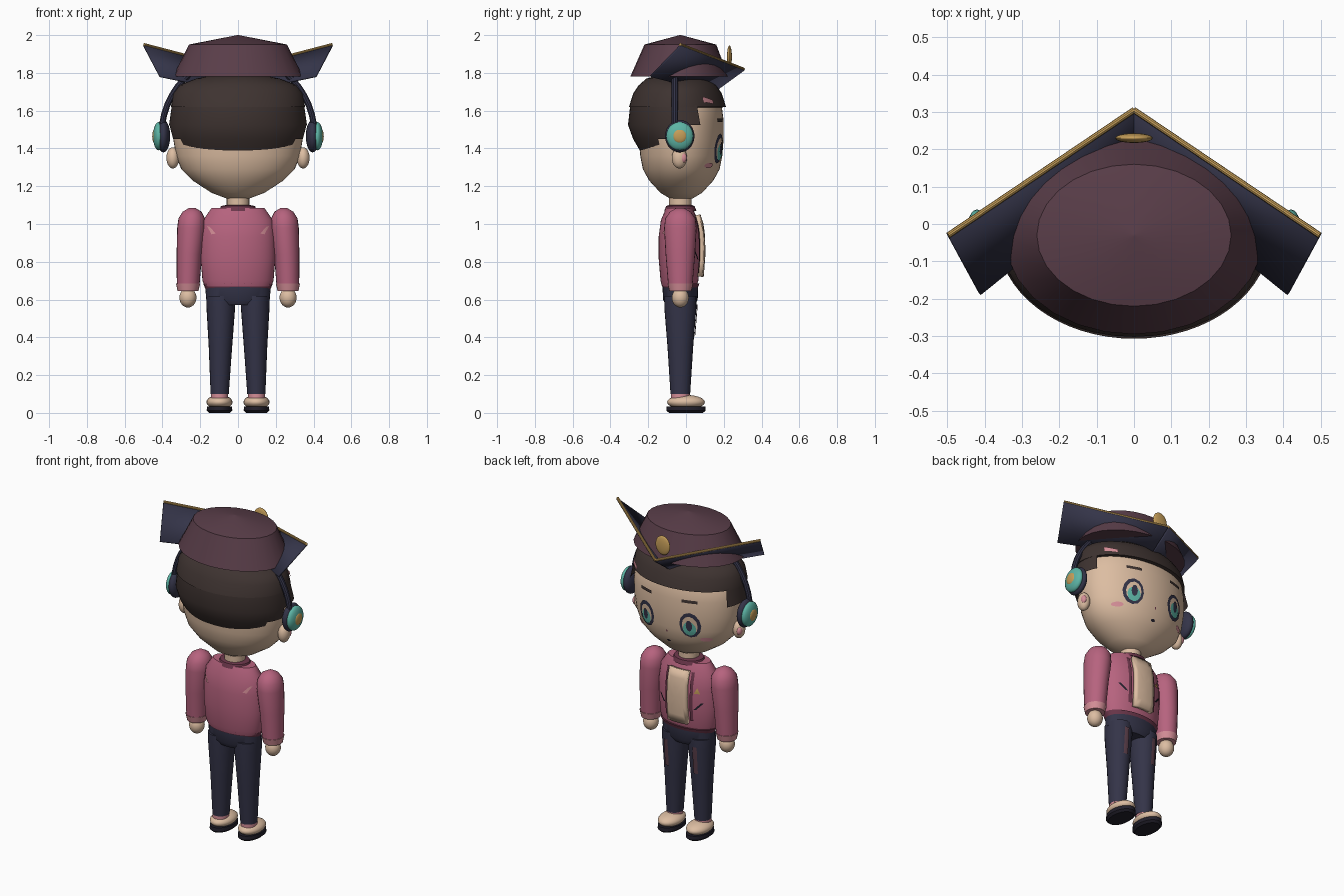
import bpy, bmesh, math
from mathutils import Vector

cube = bpy.data.objects.get("Cube")
if cube:
    bpy.data.objects.remove(cube, do_unlink=True)


def material(name, *rgb):
    m = bpy.data.materials.new(name)
    m.use_nodes = True
    m.diffuse_color = (*rgb, 1)
    m.node_tree.nodes["Principled BSDF"].inputs["Base Color"].default_value = (*rgb, 1)
    return m


SKIN = material("skin", .72, .51, .36)
PINK = material("jacket pink", .47, .125, .21)
ROSE = material("light rose", .66, .27, .31)
NAVY = material("navy", .034, .034, .065)
PLUM = material("hat plum", .10, .047, .066)
HAIR = material("hair brown", .048, .033, .03)
GOLD = material("gold", .56, .34, .10)
TEAL = material("turquoise", .11, .46, .38)
DARK = material("near black", .016, .014, .024)
WINE = material("wine red", .15, .038, .07)
CY = -.03  # body axis depth


def finish(name, bm, mat, angle=35):
    me = bpy.data.meshes.new(name)
    bm.to_mesh(me)
    bm.free()
    ob = bpy.data.objects.new(name, me)
    bpy.context.collection.objects.link(ob)
    me.materials.append(mat)
    bpy.ops.object.select_all(action='DESELECT')
    ob.select_set(True)
    bpy.context.view_layer.objects.active = ob
    bpy.ops.object.shade_smooth_by_angle(angle=math.radians(angle))
    return ob


def loft(name, profile, mat, seg=32, side=1, keep=None, angle=35):
    """Stack of ellipses given as (z, rx, ry, cx, cy)."""
    bm = bmesh.new()
    rings = []
    for z, rx, ry, cx, cy in profile:
        rings.append([bm.verts.new((side * cx + rx * math.cos(a), cy + ry * math.sin(a), z))
                      for a in (math.tau * i / seg for i in range(seg))])
    for low, high in zip(rings, rings[1:]):
        for i in range(seg):
            j = (i + 1) % seg
            bm.faces.new((low[i], low[j], high[j], high[i]))
    if keep:
        bad = [f for f in bm.faces if not keep(f.calc_center_median())]
        bmesh.ops.delete(bm, geom=bad, context='FACES')
    else:
        bm.faces.new(rings[0][::-1])
        bm.faces.new(rings[-1])
    return finish(name, bm, mat, angle)


def ball(name, centre, radii, mat):
    bm = bmesh.new()
    bmesh.ops.create_uvsphere(bm, u_segments=24, v_segments=14, radius=1)
    bmesh.ops.scale(bm, vec=radii, verts=bm.verts)
    bmesh.ops.translate(bm, vec=centre, verts=bm.verts)
    return finish(name, bm, mat)


def tube(name, points, radius, mat):
    cu = bpy.data.curves.new(name, 'CURVE')
    cu.dimensions = '3D'
    cu.bevel_depth, cu.bevel_resolution, cu.use_fill_caps = radius, 3, True
    sp = cu.splines.new('POLY')
    sp.points.add(len(points) - 1)
    for p, co in zip(sp.points, points):
        p.co = (*co, 1)
    cu.materials.append(mat)
    ob = bpy.data.objects.new(name, cu)
    bpy.context.collection.objects.link(ob)
    bpy.ops.object.select_all(action='DESELECT')
    ob.select_set(True)
    bpy.context.view_layer.objects.active = ob
    bpy.ops.object.convert(target='MESH')
    bpy.ops.object.shade_smooth_by_angle()


def surface_y(profile, x, z, facing, side=1):
    for a, b in zip(profile, profile[1:]):
        if z <= b[0]:
            break
    t = (z - a[0]) / (b[0] - a[0])
    _, rx, ry, cx, cy = [p + (q - p) * t for p, q in zip(a, b)]
    return cy + facing * ry * math.sqrt(max(0, 1 - ((x - side * cx) / rx) ** 2))


def plate(name, outline, profile, mat, lift=.004, facing=1, side=1, depth=0):
    """Thin patch that follows a lofted surface."""
    pts = []
    for a, b in zip(outline, outline[1:] + outline[:1]):
        pts += [Vector(a).lerp(Vector(b), k / 4) for k in range(4)]
    mid = sum(pts, Vector((0, 0))) / len(pts)
    bm = bmesh.new()
    put = lambda p: bm.verts.new((p.x, surface_y(profile, p.x, p.y, facing, side) + facing * lift, p.y))
    hub = put(mid)
    rings = [[put(mid.lerp(p, t)) for p in pts] for t in (.35, .7, 1)]
    n = len(pts)
    for i in range(n):
        j = (i + 1) % n
        bm.faces.new((hub, rings[0][i], rings[0][j]))
        for inner, outer in zip(rings, rings[1:]):
            bm.faces.new((inner[i], outer[i], outer[j], inner[j]))
    bm.normal_update()
    if sum(f.normal.y for f in bm.faces) * facing < 0:
        bmesh.ops.reverse_faces(bm, faces=bm.faces)
    ob = finish(name, bm, mat)
    if depth:
        mod = ob.modifiers.new("thickness", 'SOLIDIFY')
        mod.thickness = depth


def oval(x, z, rx, rz, n=12):
    return [(x + rx * math.cos(math.tau * i / n), z + rz * math.sin(math.tau * i / n)) for i in range(n)]


def box(x, z, w, h, lean=0):
    return [(x - w - lean, z - h), (x + w - lean, z - h), (x + w + lean, z + h), (x - w + lean, z + h)]


# Head and neck
HEAD = [(z, rx, ry, 0, CY + .005) for z, rx, ry in (
    (1.135, .06, .06), (1.165, .14, .11), (1.23, .24, .17), (1.29, .30, .203), (1.36, .328, .217),
    (1.45, .343, .224), (1.55, .345, .224), (1.64, .33, .212), (1.74, .24, .16))]
loft("head", HEAD, SKIN, 48, angle=60)
loft("neck", [(1.05, .06, .06, 0, CY), (1.17, .06, .06, 0, CY)], SKIN, 24)

# Hair: bowl on top, cropped shell round the back and sides
loft("hair_cap", [(1.615, .33, .21, 0, -.04), (1.62, .355, .257, 0, -.045), (1.69, .345, .235, 0, -.045),
                  (1.735, .31, .205, 0, -.045), (1.77, .22, .165, 0, -.045), (1.79, .12, .10, 0, -.04)],
     HAIR, 40)


def behind(c):
    return c.y < (-.13 if c.z < 1.45 else -.05 if c.z < 1.52 else .075)


loft("hair_back", [(1.39, .31, .215, 0, -.03), (1.45, .345, .25, 0, -.03), (1.525, .365, .277, 0, -.03),
                   (1.63, .35, .255, 0, -.04)], HAIR, 64, keep=behind)
plate("hair_pin", [(.24, 1.635), (.30, 1.645), (.30, 1.675), (.24, 1.655)],
      [(1.6, .36, .26, 0, -.045), (1.7, .345, .24, 0, -.045)], ROSE, .006)

# Hat crown
loft("hat_crown", [(1.78, .345, .26, 0, -.035), (1.95, .26, .19, 0, CY), (2.0, .004, .004, 0, CY)],
     PLUM, 28, angle=25)
ball("hat_button", (0, .23, 1.885), (.05, .013, .06), GOLD)

# Jacket torso
TORSO = [(z, rx, ry, 0, CY - .005) for z, rx, ry in (
    (.67, .175, .092), (.70, .188, .10), (.82, .198, .11), (.93, .197, .11), (1.02, .185, .098), (1.085, .14, .07))]
loft("jacket", TORSO, PINK, 40, angle=50)
loft("jacket_hem", [(.655, .172, .09, 0, CY), (.685, .184, .101, 0, CY)], WINE)
loft("collar", [(1.07, .10, .085, 0, CY), (1.095, .09, .075, 0, CY), (1.10, .065, .062, 0, CY)], WINE)
plate("shirt_front", box(0, .885, .068, .165), TORSO, SKIN, .027, depth=.03)
plate("chest_badge", [(-.135, .915), (-.10, .915), (-.1175, .95)], TORSO, GOLD, .006)
plate("mouth", oval(0, 1.265, .014, .008), HEAD, DARK)
plate("nose", oval(0, 1.335, .005, .007), HEAD, WINE)

# Trousers hips
loft("hips", [(.57, .12, .075, 0, CY), (.60, .168, .092, 0, CY), (.67, .174, .094, 0, CY)], NAVY)

# Mirrored parts
LEG = [(.10, .048, .052, .097, CY), (.35, .062, .068, .093, CY), (.56, .076, .085, .091, CY),
       (.62, .076, .085, .091, CY)]
for s, tag in ((1, "left"), (-1, "right")):
    # Face
    x = s * .15
    plate(tag + "_eye_rim", oval(x, 1.40, .062, .08), HEAD, NAVY, .005)
    plate(tag + "_eye_inner", oval(x, 1.398, .045, .06), HEAD, SKIN, .008)
    plate(tag + "_iris", oval(x, 1.38, .038, .045), HEAD, TEAL, .011)
    plate(tag + "_pupil", oval(x, 1.40, .018, .035), HEAD, NAVY, .014)
    plate(tag + "_brow", box(x, 1.55, .045, .009), HEAD, HAIR, .006)
    plate(tag + "_cheek", oval(s * .225, 1.31, .03, .014), HEAD, ROSE, .006)
    ball(tag + "_ear", (s * .345, CY - .005, 1.35), (.034, .04, .056), SKIN)
    ball(tag + "_inner_ear", (s * .362, CY + .015, 1.35), (.016, .02, .026), ROSE)

    # Headphone cup
    ball(tag + "_cup", (s * .395, -.033, 1.465), (.036, .078, .086), NAVY)
    ball(tag + "_cup_disc", (s * .42, -.033, 1.465), (.03, .072, .075), TEAL)
    ball(tag + "_cup_centre", (s * .442, -.033, 1.465), (.012, .037, .037), GOLD)

    # Hat flap with gilded edge
    corners = [Vector((s * px, py, pz)) for px, py, pz in
               ((0, .305, 1.82), (.497, -.03, 1.95), (.41, -.19, 1.785), (0, .14, 1.70))]
    bm = bmesh.new()
    bm.faces.new([bm.verts.new(c) for c in (corners if s < 0 else corners[::-1])])
    flap = finish(tag + "_hat_flap", bm, NAVY)
    flap.modifiers.new("thickness", 'SOLIDIFY').thickness = .01
    tube(tag + "_flap_trim", corners[:2], .008, GOLD)

    # Arm, cuff and hand
    loft(tag + "_sleeve", [(.67, .06, .064, .264, CY), (.84, .067, .078, .258, CY), (.98, .075, .086, .247, CY),
                           (1.03, .07, .08, .245, CY), (1.065, .05, .055, .243, CY), (1.086, .015, .018, .243, CY)],
         PINK, 24, s, angle=60)
    loft(tag + "_cuff", [(.645, .055, .058, .265, CY), (.685, .064, .068, .264, CY)], ROSE, 24, s)
    ball(tag + "_hand", (s * .265, CY, .61), (.045, .045, .052), SKIN)

    # Jacket details
    plate(tag + "_lapel", box(s * .086, .89, .009, .15), TORSO, WINE, .008)
    plate(tag + "_pocket_slit", box(s * .125, .835, .007, .022, s * .02), TORSO, DARK, .005)
    plate(tag + "_back_tick", [(s * .165, .99), (s * .15, .985), (s * .118, .95), (s * .14, .945)],
          TORSO, ROSE, .005, facing=-1)

    # Leg and thigh stripe
    loft(tag + "_trouser_leg", LEG, NAVY, 24, s)
    plate(tag + "_thigh_stripe", box(s * .10, .49, .014, .085), LEG, PLUM, .006, side=s)

    # Shoe
    loft(tag + "_sock", [(.07, .046, .05, .098, CY), (.108, .046, .05, .098, CY)], ROSE, 24, s)
    ball(tag + "_shoe", (s * .098, 0, .057), (.069, .1, .038), SKIN)
    loft(tag + "_sole", [(0, .055, .09, .098, 0), (.012, .068, .104, .098, 0), (.035, .066, .102, .098, 0)],
         DARK, 28, s)

# Headphone band
arc = [math.pi * i / 24 for i in range(25)]
tube("headphone_band", [(.405 * math.cos(a), -.06, 1.47 + .42 * math.sin(a)) for a in arc], .017, NAVY)
